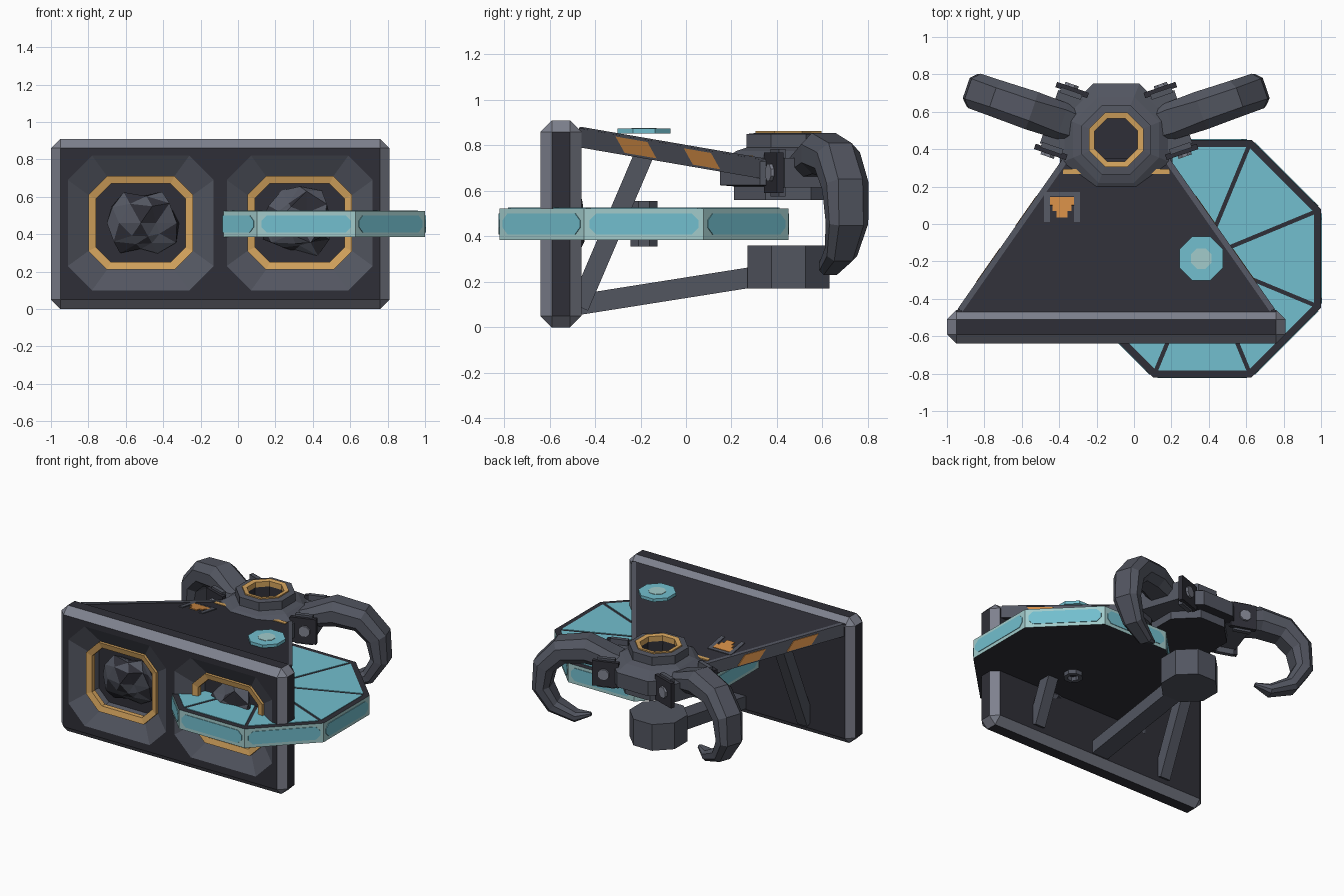
import bpy, bmesh, math, random
from mathutils import Vector as V

if "Cube" in bpy.data.objects:
    bpy.data.objects.remove(bpy.data.objects["Cube"])

random.seed(4)
CX, HY = -0.095, 0.45          # mirror plane and hub centre


def mat(name, r, g, b):
    m = bpy.data.materials.new(name)
    m.diffuse_color = (r, g, b, 1)
    m.use_nodes = True
    m.node_tree.nodes["Principled BSDF"].inputs["Base Color"].default_value = m.diffuse_color
    return m


DARK = mat("dark hull", .028, .028, .038)
MID = mat("mid grey", .085, .092, .118)
LIGHT = mat("light trim", .21, .22, .27)
GOLD = mat("gold ring", .66, .37, .11)
ORANGE = mat("orange mark", .64, .26, .06)
TEAL = mat("teal glow", .17, .52, .62)
PALE = mat("pale teal", .36, .60, .60)


def finish(name, bm, mats, rule=None):
    bmesh.ops.recalc_face_normals(bm, faces=bm.faces[:])
    bm.normal_update()
    if rule:
        for f in bm.faces:
            f.material_index = rule(f.normal, f.calc_center_median())
    me = bpy.data.meshes.new(name)
    bm.to_mesh(me)
    bm.free()
    for m in mats:
        me.materials.append(m)
    ob = bpy.data.objects.new(name, me)
    bpy.context.collection.objects.link(ob)
    return ob


def loft(bm, rings, start=True, end=True, closed=False):
    vs = [[bm.verts.new(p) for p in r] for r in rings]
    n = len(vs[0])
    pairs = list(zip(vs, vs[1:])) + ([(vs[-1], vs[0])] if closed else [])
    for a, b in pairs:
        for i in range(n):
            bm.faces.new((a[i], a[(i + 1) % n], b[(i + 1) % n], b[i]))
    if start and not closed:
        bm.faces.new(vs[0])
    if end and not closed:
        bm.faces.new(vs[-1])


def solid(name, rings, mats, rule=None, closed=False):
    bm = bmesh.new()
    loft(bm, rings, closed=closed)
    return finish(name, bm, mats, rule)


def chamf(w, h, c):
    """Rectangle with cut corners, 8 points (4 if c is 0)."""
    w, h = w / 2, h / 2
    if c == 0:
        return [(w, h), (-w, h), (-w, -h), (w, -h)]
    return [(w, h - c), (w - c, h), (c - w, h), (-w, h - c),
            (-w, c - h), (c - w, -h), (w - c, -h), (w, c - h)]


def xz(cx, cz, w, h, c, y):
    return [V((cx + a, y, cz + b)) for a, b in chamf(w, h, c)]


def octa(cx, cy, ap, z):
    r = ap / math.cos(math.pi / 8)
    return [V((cx + r * math.cos((k + .5) * math.pi / 4),
               cy + r * math.sin((k + .5) * math.pi / 4), z)) for k in range(8)]


def beam(name, p, q, w, h, m, c=0):
    """Bar from p to q, w wide sideways and h deep."""
    p, q = V(p), V(q)
    t = (q - p).normalized()
    s = t.cross(V((0, 0, 1))).normalized()
    u = s.cross(t)
    sec = chamf(w, h, c)
    return solid(name, [[e + s * a + u * b for a, b in sec] for e in (p, q)], [m])


# front panel: chamfered slab with two funnel openings
bm = bmesh.new()
W, H, CZ = 1.81, .91, .455
e = 1e-5
loft(bm, [xz(CX, CZ, W - .1, H - .1, e, -.64), xz(CX, CZ, W, H, .05, -.59),
          xz(CX, CZ, W, H, .05, -.51), xz(CX, CZ, W - .1, H - .1, e, -.46)], start=False)
HOLES = (-.52, .33)
for hx in HOLES:
    loft(bm, [xz(hx, .46, .78, .72, .13, -.64), xz(hx, .46, .56, .50, .10, -.575),
              xz(hx, .46, .50, .44, .08, -.49)], start=False)
bmesh.ops.remove_doubles(bm, verts=bm.verts[:], dist=.001)
bmesh.ops.triangle_fill(bm, use_beauty=True, edges=[x for x in bm.edges if x.is_boundary])


def panel_rule(n, c):
    if max(abs(n.x), abs(n.y), abs(n.z)) > .99:
        return 0
    return 1 if any(abs(c.x - hx) < .385 and abs(c.z - .46) < .355 for hx in HOLES) else 2


finish("front_panel", bm, [DARK, MID, LIGHT], panel_rule)

# gold ring and jagged rock in each opening
for hx in HOLES:
    solid("opening_ring", [xz(hx, .46, .56, .50, .10, -.55), xz(hx, .46, .56, .50, .10, -.595),
                           xz(hx, .46, .48, .42, .08, -.585), xz(hx, .46, .48, .42, .08, -.55)],
          [GOLD], closed=True)
    bm = bmesh.new()
    bmesh.ops.create_icosphere(bm, subdivisions=2, radius=1)
    for v in bm.verts:
        k = random.uniform(.65, 1.15)
        v.co = V((hx + v.co.x * .20 * k, -.52 + v.co.y * .08 * k, .46 + v.co.z * .18 * k))
    finish("rock", bm, [MID, DARK], lambda n, c: int(random.random() < .3))

# sloping top deck
def ztop(y):
    return .875 - .172 * (y + .46)


def half(y):
    return .85 - .70 * (y + .46)


def deck(dz):
    return [V((CX + s * half(y), y, ztop(y) + dz)) for s, y in
            ((-1, -.47), (1, -.47), (1, .35), (-1, .35))]


solid("top_deck", [deck(-.085), deck(0)], [DARK, MID], lambda n, c: int(abs(n.z) < .5))
for s in (-1, 1):
    def side(y, off, dz):
        return V((CX + s * (half(y) + off), y, ztop(y) + dz))
    beam("deck_border", side(-.46, -.016, .001), side(.35, -.016, .001), .03, .008, MID)
    for y0, y1 in ((-.31, -.13), (-.01, .15)):
        solid("side_stripe", [[side(y0, o, -.01), side(y1 - .04, o, -.01),
                               side(y1, o, -.075), side(y0 + .04, o, -.075)]
                              for o in (-.002, .005)], [ORANGE])
    beam("deck_stripe", (CX + s * .10, .28, ztop(.28) + .003),
         (CX + s * .285, .28, ztop(.28) + .003), .028, .008, GOLD)
    # struts below the deck
    beam("diagonal_strut", (CX + s * .535, -.47, .09), (CX + s * .535, -.18, .77), .08, .085, MID)

# deck marking: grey frame and stepped orange badge
def plate(name, x, y0, y1, w, m, lift=.002):
    beam(name, (x, y0, ztop(y0) + lift), (x, y1, ztop(y1) + lift), w, .008, m)


for x, y0, y1, w in ((-.465, .01, .17, .03), (-.305, .01, .17, .03), (-.385, .15, .17, .13)):
    plate("badge_frame", x, y0, y1, w, MID)
for y0, y1, w in ((.10, .145, .135), (.07, .10, .10), (.035, .07, .06)):
    plate("badge", -.385, y0, y1, w, ORANGE)

# lower beam and lower drum
beam("lower_beam", (CX, -.47, .10), (CX, .32, .225), .13, .09, MID)
solid("lower_drum", [octa(CX, HY, .18, z) for z in (.17, .36)], [MID])

# upper hub with open well
solid("upper_hub", [octa(CX, HY, a, z) for a, z in
                    ((.24, .56), (.24, .62), (.30, .625), (.30, .73), (.23, .775),
                     (.185, .79), (.185, .85), (.14, .855), (.12, .83), (.115, .70))],
      [MID, DARK], lambda n, c: int(n.z < -.9 or (c - V((CX, HY, c.z))).length < .13))
solid("hub_ring", [octa(CX, HY, a, z) for a, z in
                   ((.145, .82), (.145, .863), (.115, .858), (.115, .82))], [GOLD], closed=True)

# claw arms: path of (reach, height, half width, half depth)
PATH = [(.22, .70, .085, .05), (.32, .72, .10, .065), (.48, .765, .105, .09),
        (.66, .735, .10, .085), (.77, .62, .098, .075), (.79, .46, .09, .06),
        (.71, .33, .07, .05), (.56, .265, .05, .035), (.46, .29, .015, .012)]
for s in (-1, 1):
    d, n = V((s * .945, .326, 0)), V((-s * .326, .945, 0))

    def at(t, z, k=0):
        return V((CX, HY, z)) + d * t + n * k

    rings = []
    for i, (t, z, w, h) in enumerate(PATH):
        a, b = PATH[max(i - 1, 0)], PATH[min(i + 1, len(PATH) - 1)]
        tan = (d * (b[0] - a[0]) + V((0, 0, b[1] - a[1]))).normalized()
        u = n.cross(tan)
        rings.append([at(t, z) + n * p + u * q
                      for p, q in chamf(2 * w, 2 * h, min(w, h) * .55)])
    solid("claw_arm", rings, [MID])
    beam("arm_mount", at(.20, .68), at(.38, .68), .30, .13, MID)
    for k in (-1, 1):
        beam("bracket_plate", at(.22, .68, k * .175), at(.40, .68, k * .175), .03, .18, DARK)
        beam("bracket_pad", at(.25, .68, k * .155), at(.37, .68, k * .155), .03, .21, MID)
        beam("bracket_bolt", at(.32, .68, k * .17), at(.32, .68, k * .205), .075, .075, LIGHT, .022)

# large side disc with glowing wedges and edge panels
DX, DY, AP = .365, -.185, .635
solid("side_disc", [octa(DX, DY, AP, z) for z in (.385, .523)], [DARK, PALE],
      lambda n, c: int(abs(n.z) < .5))
for k in range(8):
    a = k * math.pi / 4
    r, t = V((math.cos(a), math.sin(a), 0)), V((-math.sin(a), math.cos(a), 0))
    o = V((DX, DY, 0))
    tri = []
    for rad in (.08, .597):
        hw = rad * math.tan(math.pi / 8) - .012
        tri.append((rad, hw))
    quad = [(tri[0][0], -tri[0][1]), (tri[1][0], -tri[1][1]), (tri[1][0], tri[1][1]), (tri[0][0], tri[0][1])]
    solid("disc_wedge", [[o + r * p + t * q + V((0, 0, z)) for p, q in quad]
                         for z in (.521, .527)], [TEAL])
    solid("disc_edge_glow", [[o + r * x + t * p + V((0, 0, .455 + q)) for p, q in chamf(.48, .092, .03)]
                             for x in (AP - .003, AP + .004)], [TEAL])
solid("disc_hub", [octa(DX, DY, a, z) for a, z in
                   ((.06, .355), (.06, .555), (.035, .555), (.035, .355))], [MID], closed=True)

# small floating disc above the deck
solid("small_disc", [octa(DX - .005, DY, .117, z) for z in (.852, .874)], [TEAL])
solid("small_disc_core", [octa(DX - .005, DY, .055, z) for z in (.872, .877)], [PALE])
